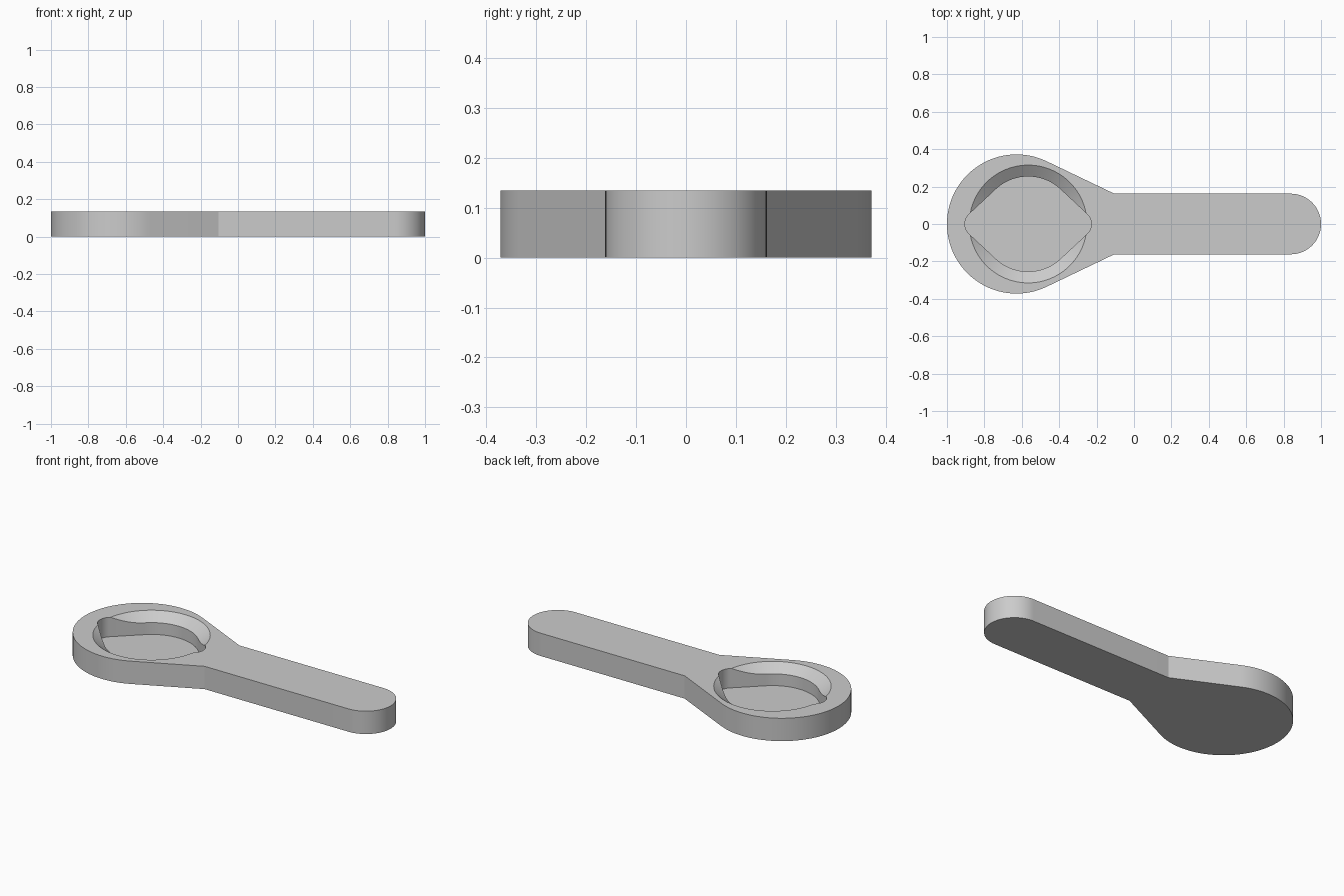
import bpy
import bmesh
from math import acos, atan2, cos, sin, pi, hypot

cube = bpy.data.objects.get("Cube")
if cube:
    bpy.data.objects.remove(cube, do_unlink=True)

grey = bpy.data.materials.new("plain grey")
grey.use_nodes = True
COLOUR = (0.6, 0.6, 0.6, 1)
grey.diffuse_color = COLOUR
grey.node_tree.nodes["Principled BSDF"].inputs["Base Color"].default_value = COLOUR


def arc(cx, r, start, end, steps):
    """Points on an arc centred on the long axis."""
    return [(cx + r * cos(start + (end - start) * i / steps),
             r * sin(start + (end - start) * i / steps)) for i in range(steps + 1)]


def finish(name, bm):
    bmesh.ops.recalc_face_normals(bm, faces=bm.faces)
    mesh = bpy.data.meshes.new(name)
    bm.to_mesh(mesh)
    bm.free()
    obj = bpy.data.objects.new(name, mesh)
    bpy.context.collection.objects.link(obj)
    mesh.materials.append(grey)
    return obj


def prism(name, outline, bottom, top):
    """Extrude a flat outline straight up."""
    bm = bmesh.new()
    face = bm.faces.new([bm.verts.new((x, y, bottom)) for x, y in outline])
    up = bmesh.ops.extrude_face_region(bm, geom=[face])["geom"]
    bmesh.ops.translate(bm, vec=(0, 0, top - bottom),
                        verts=[v for v in up if isinstance(v, bmesh.types.BMVert)])
    return finish(name, bm)


HEIGHT, FLOOR = 0.135, 0.02
HEAD_X, HEAD_R = -0.628, 0.372
NECK_X, HALF_W = -0.105, 0.162

# Body: round head, tangent neck, straight handle with round end
dx = NECK_X - HEAD_X
tangent = atan2(HALF_W, dx) + acos(HEAD_R / hypot(dx, HALF_W))
outline = arc(HEAD_X, HEAD_R, tangent, 2 * pi - tangent, 80)
outline += [(NECK_X, -HALF_W)]
outline += arc(1 - HALF_W, HALF_W, -pi / 2, pi / 2, 40)
outline += [(NECK_X, HALF_W)]
body = prism("spoon_shaped_body", outline, 0, HEIGHT)

# Pocket: circle stretched to a rounded point at both ends
POCKET_X, POCKET_R, TIP_R, REACH = -0.566, 0.254, 0.073, 0.265
lean = acos((POCKET_R - TIP_R) / REACH)
pocket = arc(POCKET_X + REACH, TIP_R, -lean, lean, 16)
pocket += arc(POCKET_X, POCKET_R, lean, pi - lean, 40)
pocket += arc(POCKET_X - REACH, TIP_R, pi - lean, pi + lean, 16)
pocket += arc(POCKET_X, POCKET_R, pi + lean, 2 * pi - lean, 40)
pocket_cutter = prism("pocket_cutter", pocket, FLOOR, HEIGHT + 0.1)

# Sloped rim: cone that narrows down into the pocket
RIM_R, RIM_DEPTH, EXTRA = 0.315, 0.045, 0.02
slope = (RIM_R - POCKET_R) / RIM_DEPTH
bm = bmesh.new()
bmesh.ops.create_cone(bm, cap_ends=True, segments=96,
                      radius1=RIM_R - slope * (RIM_DEPTH + EXTRA),
                      radius2=RIM_R + slope * EXTRA,
                      depth=RIM_DEPTH + 2 * EXTRA)
bmesh.ops.translate(bm, verts=bm.verts, vec=(POCKET_X, 0, HEIGHT - RIM_DEPTH / 2))
rim_cutter = finish("rim_cutter", bm)

# Carve the recess
bpy.context.view_layer.objects.active = body
for cutter in (pocket_cutter, rim_cutter):
    mod = body.modifiers.new(cutter.name, "BOOLEAN")
    mod.operation, mod.solver, mod.object = "DIFFERENCE", "EXACT", cutter
    bpy.ops.object.modifier_apply(modifier=mod.name)
    bpy.data.objects.remove(cutter, do_unlink=True)

for obj in bpy.context.selected_objects:
    obj.select_set(False)
body.select_set(True)
bpy.ops.object.shade_smooth_by_angle(angle=pi / 8)
